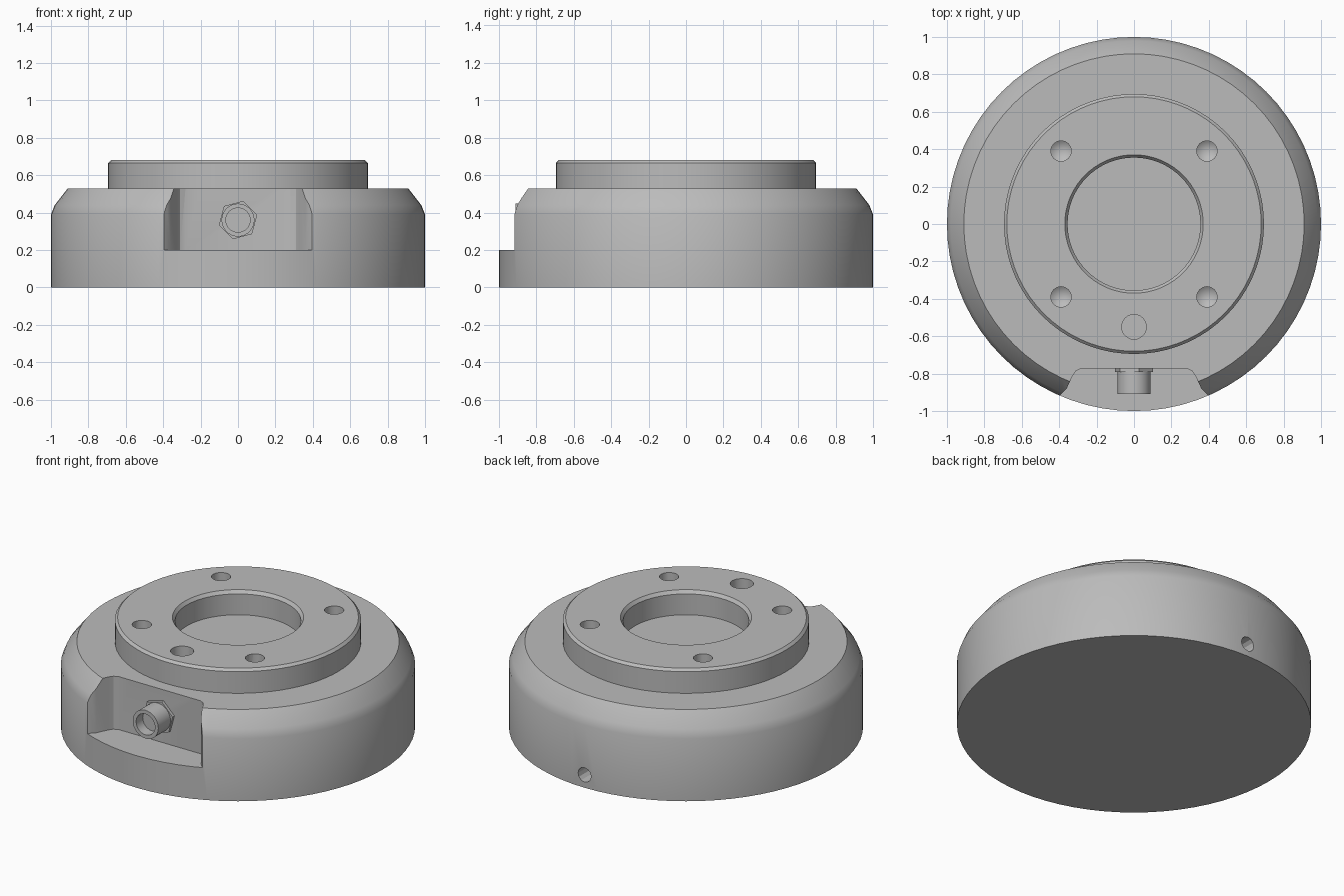
import bpy, bmesh, math
from mathutils import Matrix, Vector

if "Cube" in bpy.data.objects:
    bpy.data.objects.remove(bpy.data.objects["Cube"])

grey = bpy.data.materials.new("plain grey")
grey.use_nodes = True
colour = (0.5, 0.5, 0.5, 1)
grey.diffuse_color = colour
grey.node_tree.nodes["Principled BSDF"].inputs["Base Color"].default_value = colour


def finish(name, bm):
    bmesh.ops.remove_doubles(bm, verts=bm.verts, dist=1e-5)
    bmesh.ops.recalc_face_normals(bm, faces=bm.faces)
    mesh = bpy.data.meshes.new(name)
    bm.to_mesh(mesh)
    bm.free()
    mesh.materials.append(grey)
    ob = bpy.data.objects.new(name, mesh)
    bpy.context.collection.objects.link(ob)
    return ob


def lathe(name, profile, steps, matrix=Matrix()):
    """Spin a (radius, height) profile that starts and ends on the axis."""
    bm = bmesh.new()
    verts = [bm.verts.new((r, 0, z)) for r, z in profile]
    edges = [bm.edges.new(pair) for pair in zip(verts, verts[1:])]
    bmesh.ops.spin(bm, geom=verts + edges, cent=(0, 0, 0), axis=(0, 0, 1),
                   angle=math.tau, steps=steps, use_merge=True)
    bm.transform(matrix)
    return finish(name, bm)


def prism(name, outline, z0, z1):
    bm = bmesh.new()
    face = bm.faces.new([bm.verts.new((x, y, z0)) for x, y in outline])
    top = bmesh.ops.extrude_face_region(bm, geom=[face])["geom"]
    bmesh.ops.translate(bm, vec=(0, 0, z1 - z0),
                        verts=[v for v in top if isinstance(v, bmesh.types.BMVert)])
    return finish(name, bm)


def cut(target, cutter):
    cutter.hide_render = True
    mod = target.modifiers.new("cut", "BOOLEAN")
    mod.operation, mod.solver, mod.object = "DIFFERENCE", "EXACT", cutter
    bpy.context.view_layer.objects.active = target
    bpy.ops.object.modifier_apply(modifier=mod.name)
    bpy.data.objects.remove(cutter)


def smooth(ob):
    bpy.ops.object.select_all(action="DESELECT")
    ob.select_set(True)
    bpy.context.view_layer.objects.active = ob
    bpy.ops.object.shade_smooth_by_angle(angle=math.radians(28))


# Round housing with shoulder, raised collar and central bore
housing = lathe("housing", [
    (0, 0), (1, 0), (1, 0.39), (0.98, 0.44), (0.91, 0.53), (0.695, 0.53),
    (0.695, 0.665), (0.68, 0.68), (0.37, 0.68), (0.355, 0.66), (0.355, 0.53), (0, 0.53)], 72)

# Front recess with curved cheeks
half = [(0.28, -0.772), (0.31, -0.785), (0.33, -0.815), (0.36, -0.88), (0.40, -0.92), (0.42, -1.1)]
cut(housing, prism("recess_cutter", half + [(-x, y) for x, y in reversed(half)], 0.2, 0.8))

# Mounting holes with drilled points, and a flat locating hole
for sx in (-1, 1):
    for sy in (-1, 1):
        drill = [(0, 0.5), (0.055, 0.54), (0.055, 0.8), (0, 0.8)]
        cut(housing, lathe("drill", drill, 16, Matrix.Translation((sx * 0.39, sy * 0.39, 0))))
pin = [(0, 0.56), (0.066, 0.56), (0.066, 0.8), (0, 0.8)]
cut(housing, lathe("pin_cutter", pin, 24, Matrix.Translation((0, -0.55, 0))))

# Small hole low on the back
back = Matrix.Translation((0, 0.9, 0.08)) @ Matrix.Rotation(-math.pi / 2, 4, "X")
cut(housing, lathe("back_drill", [(0, 0), (0.045, 0), (0.045, 0.2), (0, 0.2)], 12, back))
smooth(housing)

# Port: hexagonal nut and hollow spout pointing forwards
port = Matrix.Translation((0, -0.765, 0.36)) @ Matrix.Rotation(math.pi / 2, 4, "X")
nut = lathe("port_nut", [(0, 0), (0.106, 0), (0.106, 0.025), (0, 0.025)], 6,
            port @ Matrix.Rotation(math.radians(15), 4, "Z"))
spout = lathe("port_spout", [(0, 0), (0.088, 0), (0.088, 0.145), (0.065, 0.145),
                             (0.065, 0.08), (0, 0.08)], 32, port)
for ob in (nut, spout):
    smooth(ob)
